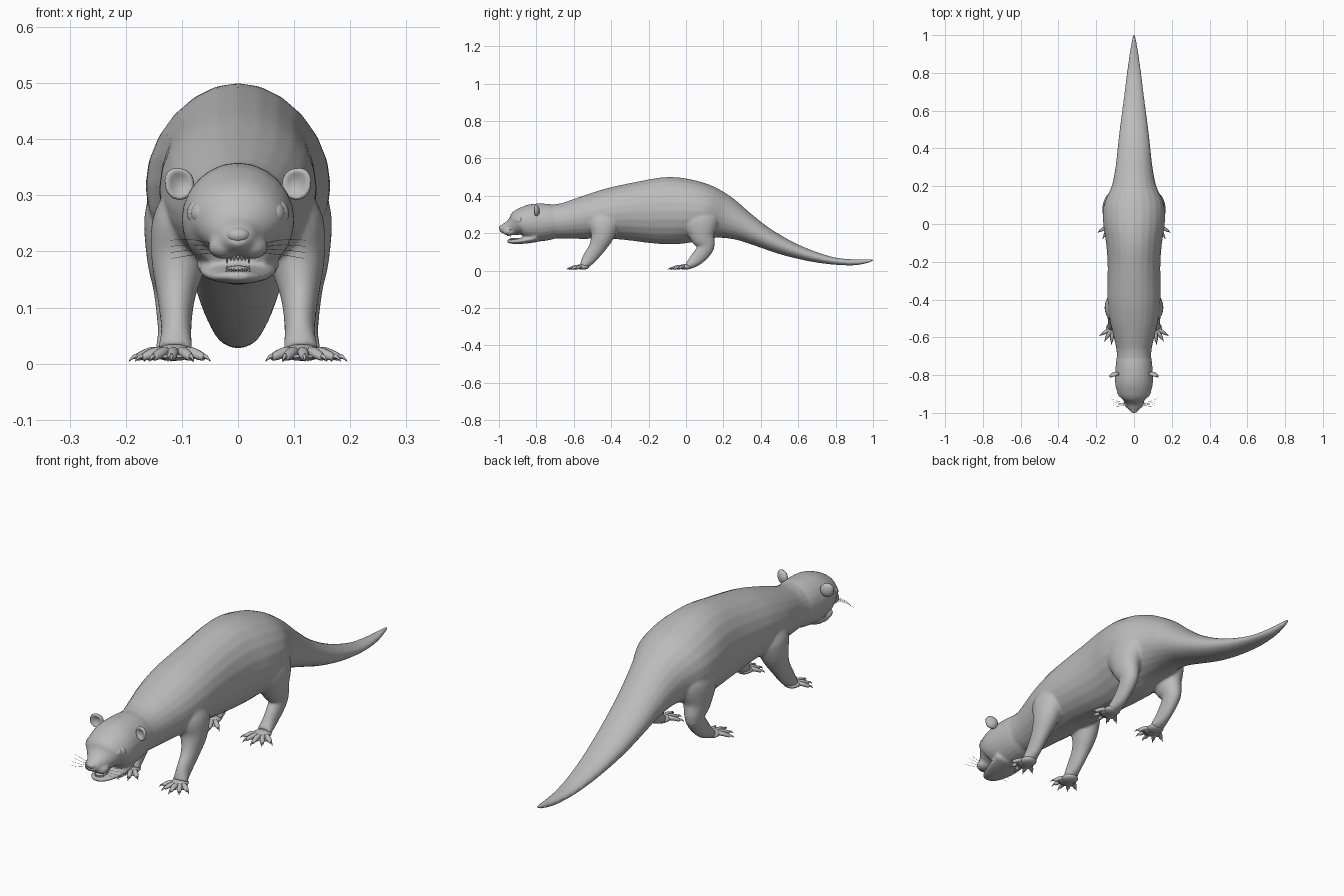
import bpy, bmesh, math
from mathutils import Vector, Matrix

if "Cube" in bpy.data.objects:
    bpy.data.objects.remove(bpy.data.objects["Cube"])

fur = bpy.data.materials.new("plain grey")
fur.diffuse_color = (0.5, 0.5, 0.5, 1)
fur.use_nodes = True
fur.node_tree.nodes["Principled BSDF"].inputs["Base Color"].default_value = fur.diffuse_color


def finish(name, bm):
    """Turn a bmesh into a smooth shaded object."""
    bmesh.ops.recalc_face_normals(bm, faces=bm.faces)
    for f in bm.faces:
        f.smooth = True
    me = bpy.data.meshes.new(name)
    bm.to_mesh(me)
    bm.free()
    me.materials.append(fur)
    ob = bpy.data.objects.new(name, me)
    bpy.context.collection.objects.link(ob)
    return ob


def spline(rows, steps):
    """Catmull-Rom through rows of equal length."""
    rows = [Vector(r) for r in rows]
    out = []
    for i in range(len(rows) - 1):
        a, b = rows[max(i - 1, 0)], rows[i]
        c, d = rows[i + 1], rows[min(i + 2, len(rows) - 1)]
        for k in range(steps):
            t = k / steps
            out.append(0.5 * (2 * b + (c - a) * t + (2 * a - 5 * b + 4 * c - d) * t * t
                              + (3 * b - a - 3 * c + d) * t ** 3))
    return out + [rows[-1]]


def loft(name, rows, steps=4, sides=24, bm=None):
    """Tube through rows of (x, y, z, half width, half depth)."""
    own = bm is None
    bm = bm or bmesh.new()
    pts = spline(rows, steps)
    rings = []
    for i, p in enumerate(pts):
        t = (Vector(pts[min(i + 1, len(pts) - 1)][:3]) - Vector(pts[max(i - 1, 0)][:3])).normalized()
        side = Vector((1, 0, 0)) if abs(t.x) < 0.9 else Vector((0, 1, 0))
        side = (side - t * side.dot(t)).normalized()
        up = t.cross(side)
        c = Vector(p[:3])
        w, d = max(p[3], 0.0003), max(p[4], 0.0003)
        rings.append([bm.verts.new(c + side * w * math.cos(a) + up * d * math.sin(a))
                      for a in (2 * math.pi * k / sides for k in range(sides))])
    for r, q in zip(rings, rings[1:]):
        for k in range(sides):
            bm.faces.new((r[k], r[(k + 1) % sides], q[(k + 1) % sides], q[k]))
    bm.faces.new(rings[0])
    bm.faces.new(rings[-1])
    return finish(name, bm) if own else None


def profile(rows):
    """(y, bottom, top, half width) to loft rows on the centre line."""
    return [(0, y, (b + t) / 2, w, (t - b) / 2) for y, b, t, w in rows]


def ball(name, pos, size, seg=24):
    bm = bmesh.new()
    bmesh.ops.create_uvsphere(bm, u_segments=seg, v_segments=seg // 2, radius=1,
                              matrix=Matrix.Translation(pos) @ Matrix.Diagonal((*size, 1)))
    return finish(name, bm)


# Trunk and tail
trunk = loft("body", profile([
    (-0.74, .175, .352, .088), (-0.66, .17, .36, .094), (-0.58, .168, .385, .112),
    (-0.5, .168, .412, .13), (-0.4, .168, .443, .14), (-0.3, .16, .466, .14),
    (-0.2, .147, .486, .14), (-0.1, .14, .5, .148), (0, .145, .492, .163),
    (0.1, .162, .462, .16), (0.2, .168, .402, .118), (0.3, .157, .322, .098),
    (0.4, .125, .247, .087), (0.5, .09, .186, .076), (0.6, .063, .136, .063),
    (0.7, .043, .097, .05), (0.8, .031, .069, .038), (0.9, .028, .06, .024),
    (0.97, .04, .061, .012), (1.003, .052, .06, .005)]))
fused = [trunk]

# Head, lower jaw and muzzle
fused.append(loft("head", profile([
    (-0.66, .19, .34, .08), (-0.72, .166, .356, .094), (-0.80, .155, .358, .1),
    (-0.85, .163, .35, .099), (-0.89, .178, .328, .088), (-0.92, .186, .29, .066),
    (-0.95, .19, .265, .044), (-0.98, .2, .25, .03), (-0.994, .212, .243, .016)])))
fused.append(loft("jaw", profile([
    (-0.80, .152, .2, .075), (-0.86, .144, .18, .066), (-0.91, .142, .169, .05),
    (-0.94, .145, .166, .036), (-0.957, .15, .163, .018)])))
for s in (-1, 1):
    fused.append(ball("muzzle_pad", (s * .024, -.945, .208), (.03, .034, .022)))

# Legs
for s in (-1, 1):
    fused.append(loft("front_leg", [
        (s * .085, -.43, .31, .04, .06), (s * .095, -.44, .25, .058, .082),
        (s * .105, -.448, .185, .05, .062), (s * .11, -.478, .12, .034, .044),
        (s * .11, -.522, .06, .027, .036), (s * .112, -.55, .024, .032, .02)]))
    fused.append(loft("hind_leg", [
        (s * .095, .06, .33, .05, .08), (s * .105, .075, .26, .062, .1),
        (s * .113, .088, .185, .05, .068), (s * .116, .105, .125, .034, .046),
        (s * .116, .055, .06, .027, .036), (s * .116, .01, .024, .032, .02)]))

# Blend trunk, head and legs into one skin
bpy.ops.object.select_all(action='DESELECT')
for ob in fused:
    ob.select_set(True)
bpy.context.view_layer.objects.active = trunk
bpy.ops.object.join()
remesh = trunk.modifiers.new("blend", 'REMESH')
remesh.mode = 'VOXEL'
remesh.voxel_size = 0.006
remesh.use_smooth_shade = True
soft = trunk.modifiers.new("soften", 'SMOOTH')
soft.factor = 0.5
soft.iterations = 6


def foot(name, cx, cy, reach, s):
    """Webbed foot with five clawed toes."""
    bm = bmesh.new()
    bmesh.ops.create_uvsphere(bm, u_segments=16, v_segments=8, radius=1, matrix=Matrix.Translation(
        (cx, cy - .005, .02)) @ Matrix.Diagonal((.035, .036, .015, 1)))
    edge = []
    for k in range(5):
        a = math.radians(-54 + 27 * k + 4 * s)
        dx, dy = math.sin(a), -math.cos(a)
        r = reach * (1 - .05 * abs(k - 2))

        def at(f, z, w, d):
            return (cx + dx * r * f, cy + dy * r * f, z, w, d)
        loft("", [at(.15, .02, .009, .009), at(.45, .021, .01, .009), at(.68, .015, .009, .008),
                  at(.82, .011, .006, .006)], 3, 10, bm)
        loft("", [at(.76, .014, .004, .005), at(.9, .012, .003, .004),
                  at(1, .004, .0006, .0006)], 2, 6, bm)
        edge.append((a, r * .68))
        if k < 4:
            edge.append((a + math.radians(13.5), reach * .54))
    # thin web between the toes
    layers = []
    for z in (.010, .015):
        c = bm.verts.new((cx, cy, z + .004))
        rim = [bm.verts.new((cx + math.sin(a) * r, cy - math.cos(a) * r, z)) for a, r in edge]
        layers.append([c] + rim)
        for p, q in zip(rim, rim[1:]):
            bm.faces.new((c, p, q))
    lo, hi = layers
    for i in range(len(lo)):
        j = (i + 1) % len(lo)
        bm.faces.new((lo[i], lo[j], hi[j], hi[i]))
    finish(name, bm)


for s in (-1, 1):
    foot("front_foot", s * .113, -.548, .092, s)
    foot("hind_foot", s * .118, .002, .1, s)

    # Eye with a raised lid rim
    ball("eye", (s * .062, -.898, .268), (.022, .022, .022))
    bm = bmesh.new()
    bmesh.ops.create_uvsphere(bm, u_segments=20, v_segments=10, radius=1, matrix=Matrix.Translation(
        (s * .064, -.888, .268)) @ Matrix.Diagonal((.027, .02, .027, 1)))
    finish("eyelid", bm)

    # Cupped ear
    bm = bmesh.new()
    bmesh.ops.create_uvsphere(bm, u_segments=20, v_segments=14, radius=1)
    for v in bm.verts:
        x, y, z = v.co
        if y < 0:
            y += 1.1 * max(0, 1 - (x * x + z * z) * 1.3)
        flare = 1 + .25 * max(0, x) * max(0, z)
        v.co = (s * (.104 + x * .026 * flare), -.8 + y * .017 - x * .006, .32 + z * .028 * flare)
    finish("ear", bm)

    # Whiskers
    bm = bmesh.new()
    for k in range(4):
        z = .198 + .005 * k
        loft("", [(s * .04, -.955 + .004 * k, z, .0008, .0008),
                  (s * .08, -.965 + .008 * k, z + .004 * (k - 1), .0006, .0006),
                  (s * .12, -.96 + .012 * k, z + .006 * (k - 1.8), .0003, .0003)], 3, 4, bm)
    finish("whiskers", bm)

# Nose and tongue
ball("nose", (0, -.984, .229), (.021, .016, .014))
ball("tongue", (0, -.915, .169), (.022, .03, .006))

# Teeth: small rows with longer canines at the corners
bm = bmesh.new()
for k in range(-3, 4):
    long = .011 if abs(k) == 3 else .006
    y = -.955 + .0016 * k * k
    for z, d in ((.19, -1), (.164, 1)):
        loft("", [(k * .0065, y + (.008 if d > 0 else 0), z - d * .003, .003, .003),
                  (k * .0065, y + (.008 if d > 0 else 0), z + d * long, .001, .001)], 1, 6, bm)
finish("teeth", bm)
